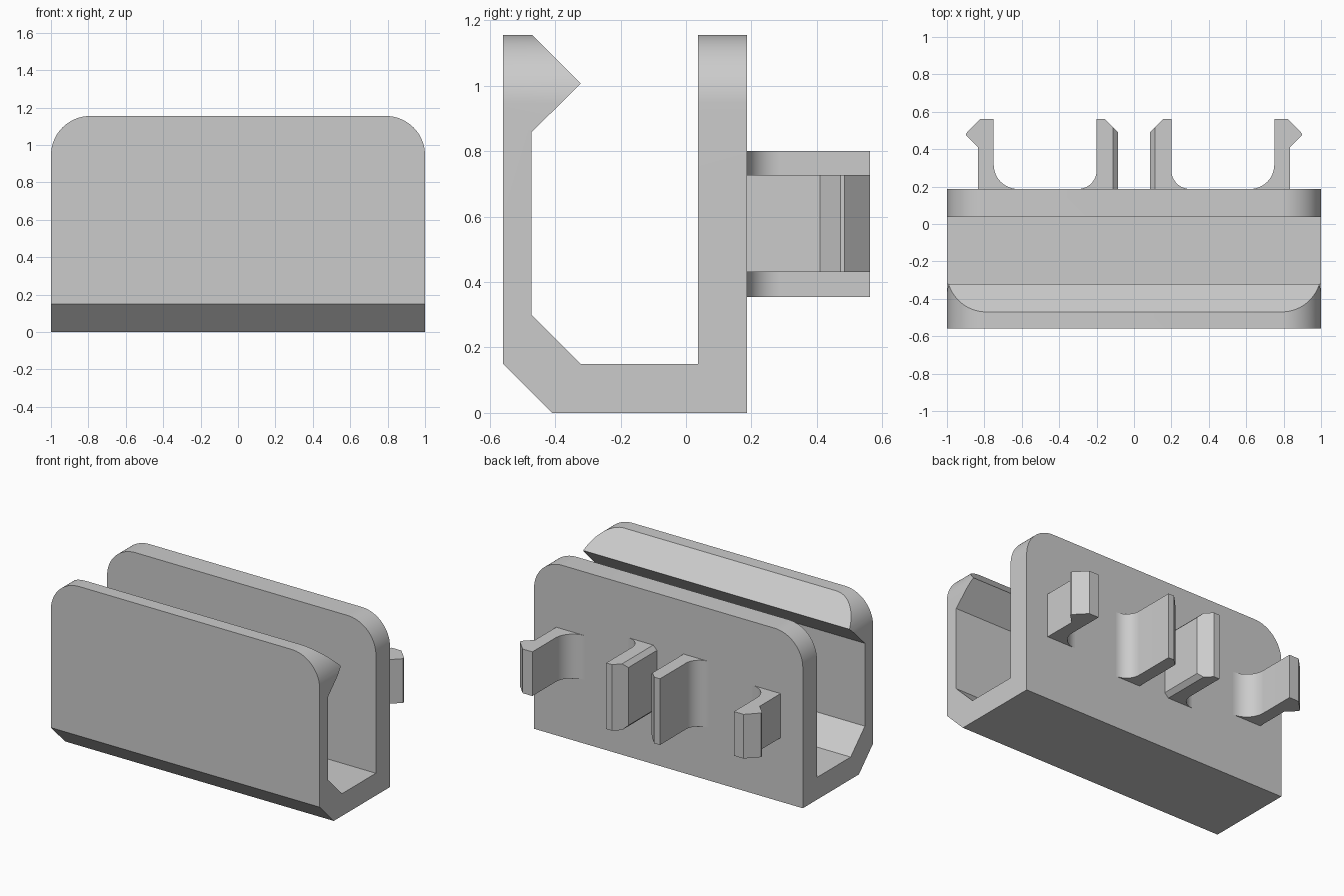
import bpy, bmesh, math
from mathutils import Vector

cube = bpy.data.objects.get("Cube")
if cube:
    bpy.data.objects.remove(cube, do_unlink=True)

grey = bpy.data.materials.new("light_grey_plastic")
grey.use_nodes = True
COLOUR = (0.6, 0.6, 0.6, 1)
grey.diffuse_color = COLOUR
grey.node_tree.nodes["Principled BSDF"].inputs["Base Color"].default_value = COLOUR


def arc(cx, cy, r, start, end, steps=20):
    """Points of a circular arc, angles in degrees."""
    angles = [math.radians(start + (end - start) * i / steps) for i in range(steps + 1)]
    return [(cx + r * math.cos(a), cy + r * math.sin(a)) for a in angles]


def prism(name, outline, place, depth, cuts=()):
    """Extrude an outline along depth; cuts are (point, outward normal) planes."""
    bm = bmesh.new()
    face = bm.faces.new([bm.verts.new(place(*p)) for p in outline])
    moved = bmesh.ops.extrude_face_region(bm, geom=[face])["geom"]
    bmesh.ops.translate(bm, vec=depth, verts=[v for v in moved if isinstance(v, bmesh.types.BMVert)])
    for point, normal in cuts:
        cut = bmesh.ops.bisect_plane(bm, geom=bm.verts[:] + bm.edges[:] + bm.faces[:],
                                     plane_co=point, plane_no=normal, clear_outer=True)
        bmesh.ops.edgenet_fill(bm, edges=[e for e in cut["geom_cut"] if isinstance(e, bmesh.types.BMEdge)])
    bmesh.ops.recalc_face_normals(bm, faces=bm.faces)
    mesh = bpy.data.meshes.new(name)
    bm.to_mesh(mesh)
    bm.free()
    mesh.materials.append(grey)
    obj = bpy.data.objects.new(name, mesh)
    bpy.context.collection.objects.link(obj)
    return obj


def activate(obj):
    bpy.ops.object.select_all(action='DESELECT')
    obj.select_set(True)
    bpy.context.view_layer.objects.active = obj


def smooth(obj):
    activate(obj)
    bpy.ops.object.shade_smooth_by_angle(angle=math.radians(25))


# Channel body: J-shaped side profile with a hooked front lip
TOP, BACK, FRONT = 1.155, 0.187, -0.56
side_profile = [(FRONT, 0.15), (-0.41, 0), (BACK, 0), (BACK, TOP), (0.037, TOP),
                (0.037, 0.15), (-0.322, 0.15), (-0.473, 0.3), (-0.473, 0.857),
                (-0.322, 1.007), (-0.47, TOP), (FRONT, TOP)]
body = prism("channel_body", side_profile, lambda y, z: (-1, y, z), Vector((2, 0, 0)))

# Round the upper corners by intersecting with the front outline
R = 0.21
front_outline = ([(-1.1, -0.1), (1.1, -0.1), (1.1, 0.5), (1, 0.5)]
                 + arc(1 - R, TOP - R, R, 0, 90) + arc(R - 1, TOP - R, R, 90, 180)
                 + [(-1, 0.5), (-1.1, 0.5)])
cutter = prism("corner_cutter", front_outline, lambda x, z: (x, -0.8, z), Vector((0, 1.6, 0)))
cutter.hide_render = True
mod = body.modifiers.new("round_corners", 'BOOLEAN')
mod.operation, mod.solver, mod.object = 'INTERSECT', 'EXACT', cutter
activate(body)
bpy.ops.object.modifier_apply(modifier=mod.name)
bpy.data.objects.remove(cutter, do_unlink=True)
smooth(body)

# Clips on the back wall, mirrored left and right
TIP, ROOT = 0.562, 0.15
F = 0.13
outer_profile = ([(0.835, ROOT), (0.835, 0.41), (0.897, 0.472), (0.897, 0.485), (0.822, TIP), (0.75, TIP)]
                 + arc(0.75 - F, BACK + F, F, 0, -90) + [(0.75 - F, ROOT)])
G = 0.1
inner_profile = ([(0.085, ROOT), (0.085, 0.49), (0.157, TIP), (0.2, TIP)]
                 + arc(0.2 + G, BACK + G, G, 180, 270) + [(0.2 + G, ROOT)])

for side, s in (("left", 1), ("right", -1)):
    smooth(prism(side + "_outer_clip", outer_profile,
                 lambda x, y: (s * x, y, 0.43), Vector((0, 0, 0.297))))
    # Inner clips have chamfered upper and lower edges facing the gap
    chamfers = [((s * 0.113, 0, z), (-s, 0, n)) for z, n in ((0.8, 1), (0.355, -1))]
    smooth(prism(side + "_inner_clip", inner_profile,
                 lambda x, y: (s * x, y, 0.355), Vector((0, 0, 0.445)), chamfers))
